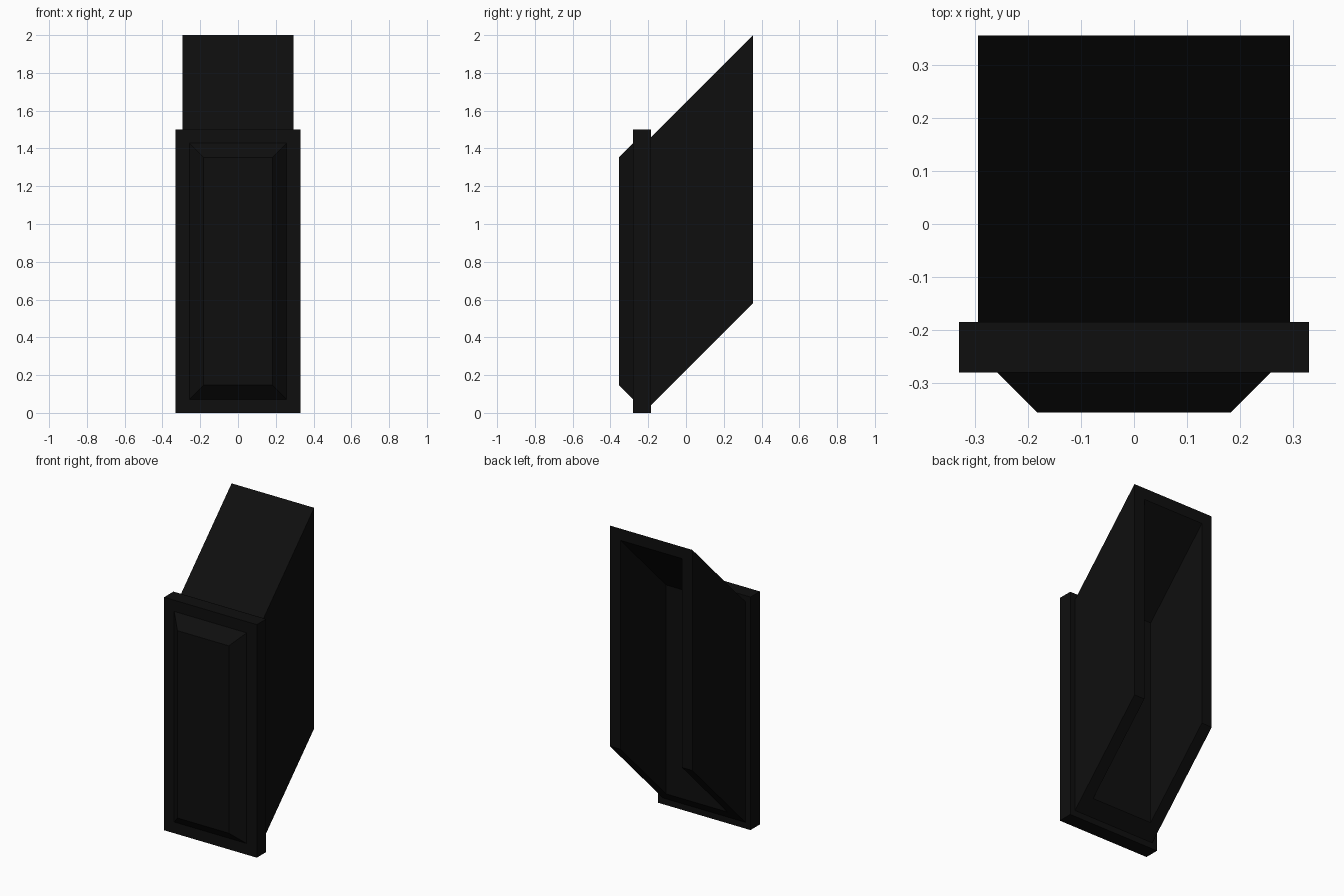
import bpy, bmesh

if "Cube" in bpy.data.objects:
    bpy.data.objects.remove(bpy.data.objects["Cube"])

black = bpy.data.materials.new("matte black")
black.diffuse_color = (0.0045, 0.0045, 0.0045, 1)
black.use_nodes = True
black.node_tree.nodes["Principled BSDF"].inputs["Base Color"].default_value = black.diffuse_color


def finish(bm, name):
    bmesh.ops.recalc_face_normals(bm, faces=bm.faces)
    mesh = bpy.data.meshes.new(name)
    bm.to_mesh(mesh)
    bm.free()
    mesh.materials.append(black)
    obj = bpy.data.objects.new(name, mesh)
    bpy.context.collection.objects.link(obj)
    return obj


def loft(name, loops):
    """Closed solid through matching loops of 3D points."""
    bm = bmesh.new()
    rings = [[bm.verts.new(p) for p in loop] for loop in loops]
    n = len(rings[0])
    for a, b in zip(rings, rings[1:]):
        for i in range(n):
            j = (i + 1) % n
            bm.faces.new((a[i], a[j], b[j], b[i]))
    bm.faces.new(rings[0])
    bm.faces.new(rings[-1])
    return finish(bm, name)


def side_prism(name, half_width, profile):
    """(y, z) profile extruded across x."""
    return loft(name, [[(x, y, z) for y, z in profile]
                       for x in (-half_width, half_width)])


def rect(y, inset):
    """Front plate outline, moved inwards by inset, at depth y."""
    x, lo, hi = 0.33 - inset, inset, 1.5 - inset
    return [(-x, y, lo), (x, y, lo), (x, y, hi), (-x, y, hi)]


# Front plate with a raised, chamfered panel
loft("front_plate", [rect(-0.185, 0), rect(-0.28, 0),
                     rect(-0.28, 0.072), rect(-0.355, 0.147)])

# Slanted hood rising to the back
FRONT, BACK = -0.185, 0.355
hood = side_prism("slanted_hood", 0.294,
                  [(FRONT, 0.04), (BACK, 0.58), (BACK, 2.0), (FRONT, 1.46)])

# Hollow inside, open at the back and underneath
WALL = 0.075
inner = FRONT + WALL
cutter = side_prism("hollow_cutter", 0.294 - WALL,
                    [(inner, -0.3), (0.5, -0.3), (0.5, 0.5 + 1.57), (inner, inner + 1.57)])
cutter.hide_render = True
cutter.hide_viewport = False
cut = hood.modifiers.new("hollow", 'BOOLEAN')
cut.operation = 'DIFFERENCE'
cut.solver = 'EXACT'
cut.object = cutter
bpy.context.view_layer.objects.active = hood
bpy.ops.object.modifier_apply(modifier=cut.name)
bpy.data.objects.remove(cutter)
